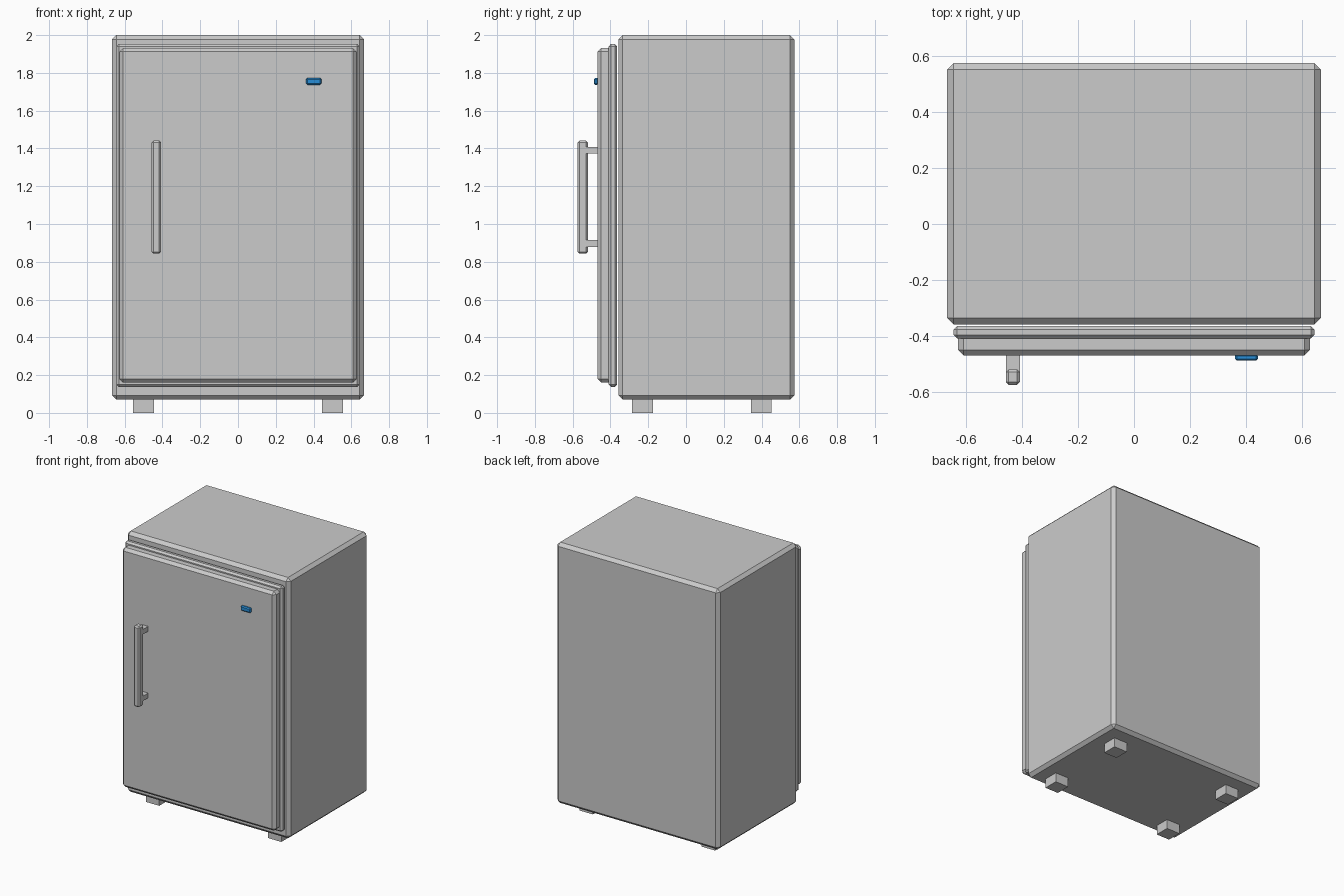
import bpy
import bmesh
from mathutils import Vector

if "Cube" in bpy.data.objects:
    bpy.data.objects.remove(bpy.data.objects["Cube"])


def box(name, lo, hi, chamfer=0.0, material=None):
    """Box between two corners with optional one-segment chamfered edges."""
    lo, hi = Vector(lo), Vector(hi)
    size, mid = hi - lo, (lo + hi) / 2
    bm = bmesh.new()
    bmesh.ops.create_cube(bm, size=1)
    bmesh.ops.scale(bm, vec=size, verts=bm.verts)
    mesh = bpy.data.meshes.new(name)
    bm.to_mesh(mesh)
    bm.free()
    obj = bpy.data.objects.new(name, mesh)
    obj.location = mid
    bpy.context.collection.objects.link(obj)
    if chamfer:
        mod = obj.modifiers.new("chamfer", 'BEVEL')
        mod.width = chamfer
        mod.segments = 1
    if material:
        mesh.materials.append(material)
    return obj


blue = bpy.data.materials.new("blue")
blue.diffuse_color = (0.02, 0.27, 0.68, 1)
blue.use_nodes = True
blue.node_tree.nodes["Principled BSDF"].inputs["Base Color"].default_value = blue.diffuse_color

# Cabinet, door seal and door
box("cabinet", (-0.667, -0.358, 0.07), (0.667, 0.574, 2.0), 0.023)
box("door_seal", (-0.644, -0.409, 0.138), (0.644, -0.364, 1.954), 0.013)
box("door", (-0.628, -0.469, 0.16), (0.628, -0.387, 1.932), 0.02)

# Handle: vertical grip on two standoffs
box("handle_grip", (-0.457, -0.574, 0.843), (-0.407, -0.519, 1.441), 0.01)
for label, z in (("lower", 0.897), ("upper", 1.39)):
    box(f"handle_standoff_{label}", (-0.457, -0.53, z - 0.018), (-0.407, -0.46, z + 0.018))

# Indicator light
box("indicator", (0.36, -0.488, 1.737), (0.442, -0.464, 1.773), 0.007, blue)

# Four square feet
for side, x in (("left", -0.5), ("right", 0.5)):
    for end, y in (("front", -0.231), ("back", 0.398)):
        box(f"foot_{end}_{side}", (x - 0.055, y - 0.055, 0), (x + 0.055, y + 0.055, 0.075))
